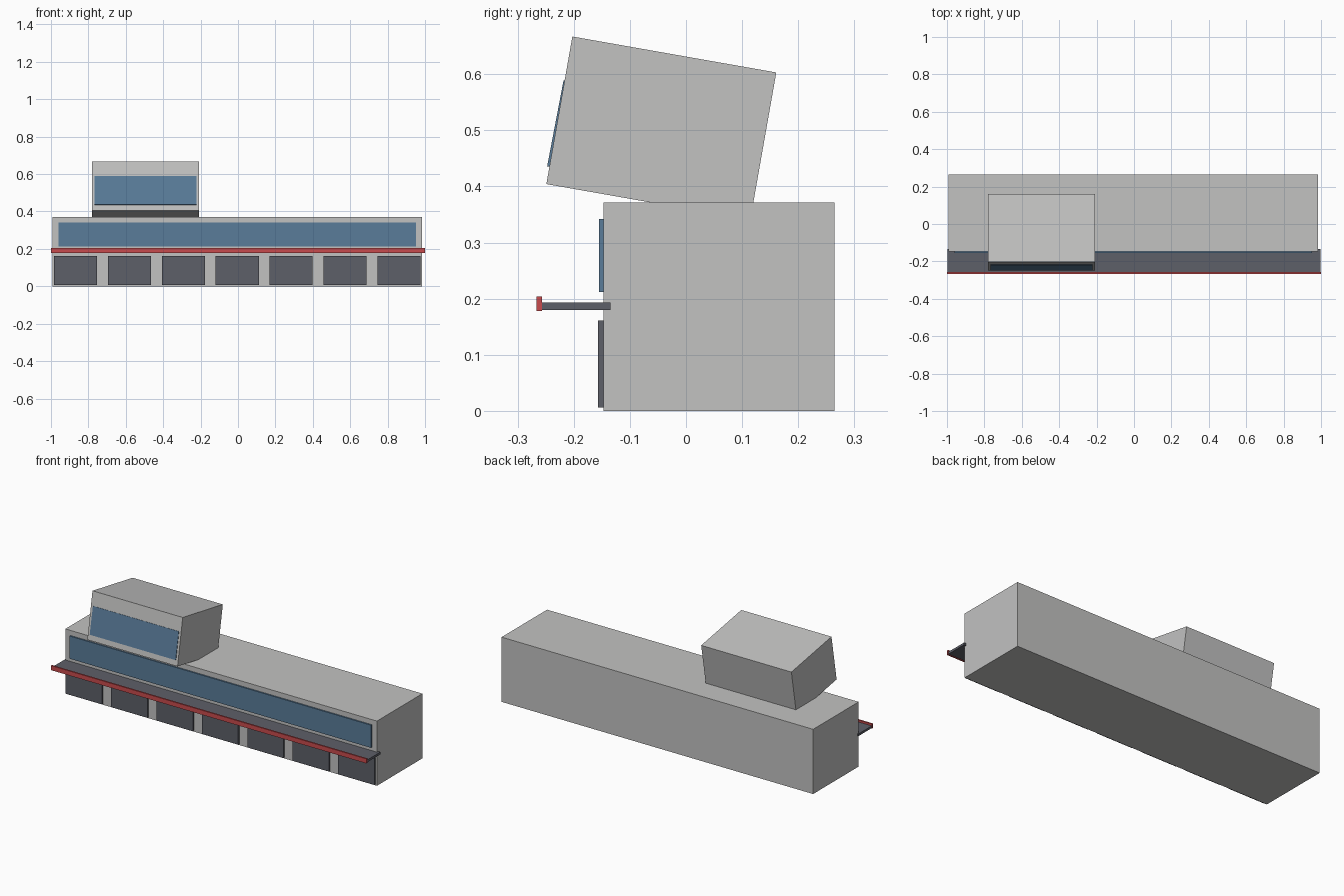
import bpy
from math import radians, sin, cos
from mathutils import Vector

cube = bpy.data.objects.get("Cube")
if cube:
    bpy.data.objects.remove(cube, do_unlink=True)


def material(name, rgb):
    mat = bpy.data.materials.new(name)
    mat.use_nodes = True
    color = (*rgb, 1)
    mat.diffuse_color = color
    mat.node_tree.nodes["Principled BSDF"].inputs["Base Color"].default_value = color
    return mat


concrete = material("light grey concrete", (0.54, 0.54, 0.535))
glass = material("blue glass", (0.10, 0.20, 0.32))
slate = material("dark slate", (0.11, 0.115, 0.14))
red = material("red trim", (0.58, 0.07, 0.075))


def box(name, center, size, mat, tilt=0):
    bpy.ops.mesh.primitive_cube_add(size=1, location=center, rotation=(radians(tilt), 0, 0))
    obj = bpy.context.object
    obj.name = name
    obj.scale = size
    bpy.ops.object.transform_apply(location=False, rotation=False, scale=True)
    obj.data.materials.append(mat)
    return obj


def span(name, x, y, z, mat):
    """Upright box between the given limits on each axis."""
    limits = (x, y, z)
    return box(name, [(a + b) / 2 for a, b in limits], [b - a for a, b in limits], mat)


# Main building
MID = -0.004
WALL = -0.147
span("main_building", (MID - 0.988, MID + 0.988), (WALL, 0.265), (0, 0.371), concrete)
span("window_band", (MID - 0.956, MID + 0.956), (-0.155, WALL + 0.005), (0.212, 0.342), glass)

# Row of garage doors
for i in range(7):
    x = MID + (i - 3) * 0.288
    span(f"garage_door_{i + 1}", (x - 0.115, x + 0.115), (-0.157, WALL + 0.005), (0.006, 0.161), slate)

# Canopy with its front trim
span("canopy", (-0.998, 0.998), (-0.258, -0.135), (0.180, 0.193), slate)
span("canopy_trim", (-1, 1), (-0.266, -0.257), (0.178, 0.204), red)

# Tilted control room sunk into the roof
TILT = -10
room_center = Vector((-0.495, -0.044, 0.5036))
box("control_room", room_center, (0.572, 0.369, 0.267), concrete, TILT)

# Control room window, leaning a little more than the wall
a = radians(TILT)
offset = Vector((0, -0.1845 * cos(a), -0.1845 * sin(a)))
shift = Vector((0, -sin(a), cos(a))) * -0.024
box("control_room_window", room_center + offset + shift, (0.545, 0.006, 0.156), glass, TILT - 0.8)
